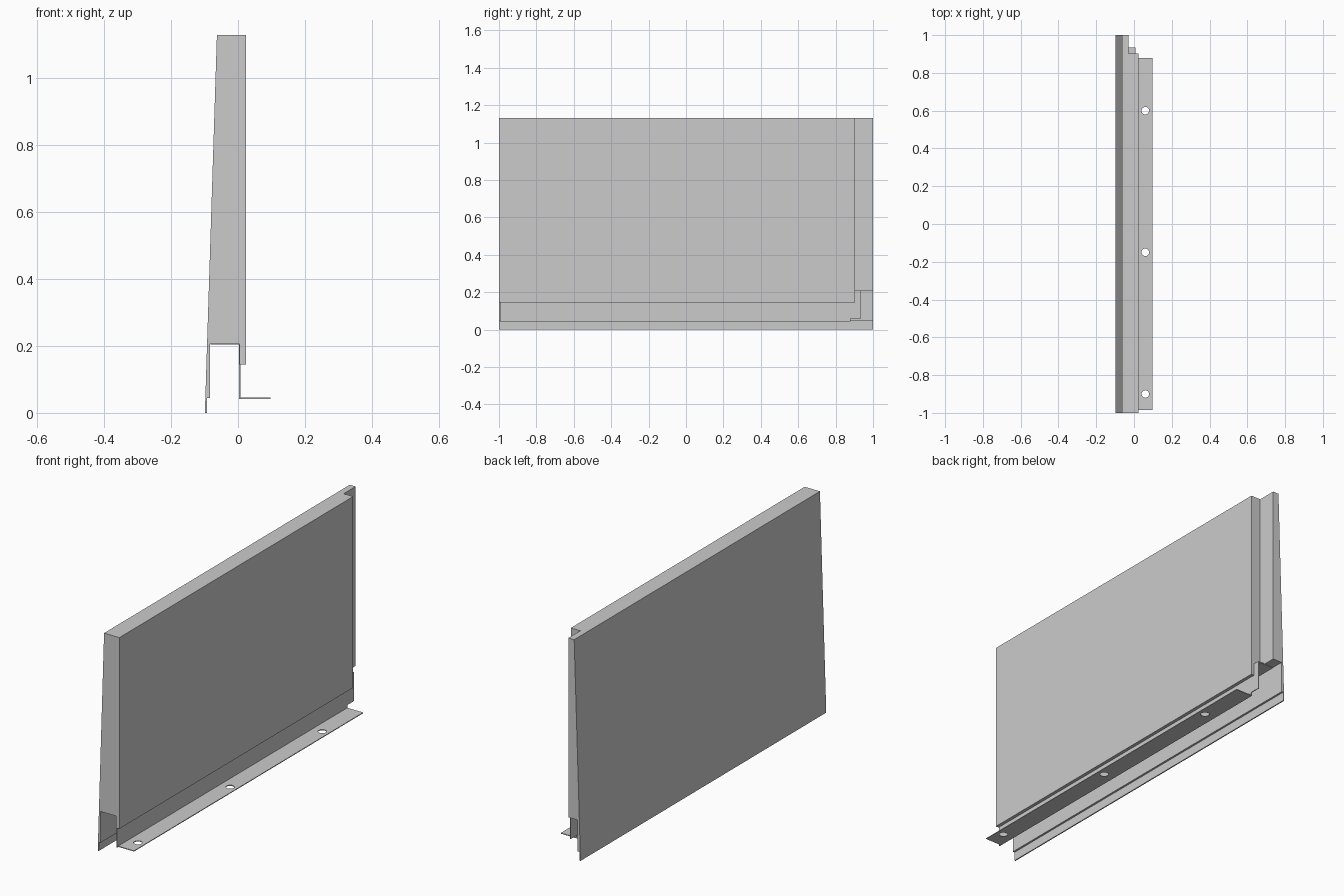
import bpy, bmesh

if "Cube" in bpy.data.objects:
    bpy.data.objects.remove(bpy.data.objects["Cube"])

def extrude_profile(name, pts, y0, y1):
    """Extrude an x-z profile along y."""
    bm = bmesh.new()
    face = bm.faces.new([bm.verts.new((x, y0, z)) for x, z in pts])
    ext = bmesh.ops.extrude_face_region(bm, geom=[face])
    moved = [v for v in ext["geom"] if isinstance(v, bmesh.types.BMVert)]
    bmesh.ops.translate(bm, verts=moved, vec=(0, y1 - y0, 0))
    bmesh.ops.recalc_face_normals(bm, faces=bm.faces[:])
    mesh = bpy.data.meshes.new(name)
    bm.to_mesh(mesh)
    bm.free()
    ob = bpy.data.objects.new(name, mesh)
    bpy.context.collection.objects.link(ob)
    return ob

def box(name, x, y, z):
    return extrude_profile(name, [(x[0], z[0]), (x[1], z[0]), (x[1], z[1]), (x[0], z[1])], *y)

def cut(ob, cutter):
    """Subtract the cutter, then discard it."""
    mod = ob.modifiers.new("cut", 'BOOLEAN')
    mod.operation = 'DIFFERENCE'
    mod.solver = 'EXACT'
    mod.object = cutter
    cutter.hide_render = True
    bpy.context.view_layer.objects.active = ob
    bpy.ops.object.modifier_apply(modifier=mod.name)
    bpy.data.objects.remove(cutter, do_unlink=True)

# Tapered panel with drip lip and hollow base
panel = extrude_profile("panel", [
    (-0.099, 0), (-0.093, 0), (-0.093, 0.045), (-0.083, 0.045), (-0.083, 0.206),
    (0.005, 0.206), (0.005, 0.145), (0.024, 0.145), (0.024, 1.13), (-0.063, 1.13)], -1, 1)
# Vertical rebate along the far end
cut(panel, box("rebate_cutter", (-0.03, 0.2), (0.903, 1.2), (-0.2, 1.4)))

# Folded mounting bracket: top leaf, web and foot flange
bracket = extrude_profile("mounting_bracket", [
    (-0.082, 0.204), (0.003, 0.204), (0.003, 0.042), (0.097, 0.042),
    (0.097, 0.046), (0.007, 0.046), (0.007, 0.209), (-0.082, 0.209)], -0.995, 0.935)
cut(bracket, box("corner_cutter", (-0.01, 0.2), (0.88, 1.1), (0.0, 0.06)))
cut(bracket, box("flange_end_cutter", (0.009, 0.2), (-1.1, -0.985), (0.0, 0.1)))

# Bolt holes in the foot flange
for y in (-0.9, -0.15, 0.6):
    bpy.ops.mesh.primitive_cylinder_add(vertices=32, radius=0.02, depth=0.1, location=(0.06, y, 0.044))
    cut(bracket, bpy.context.object)
